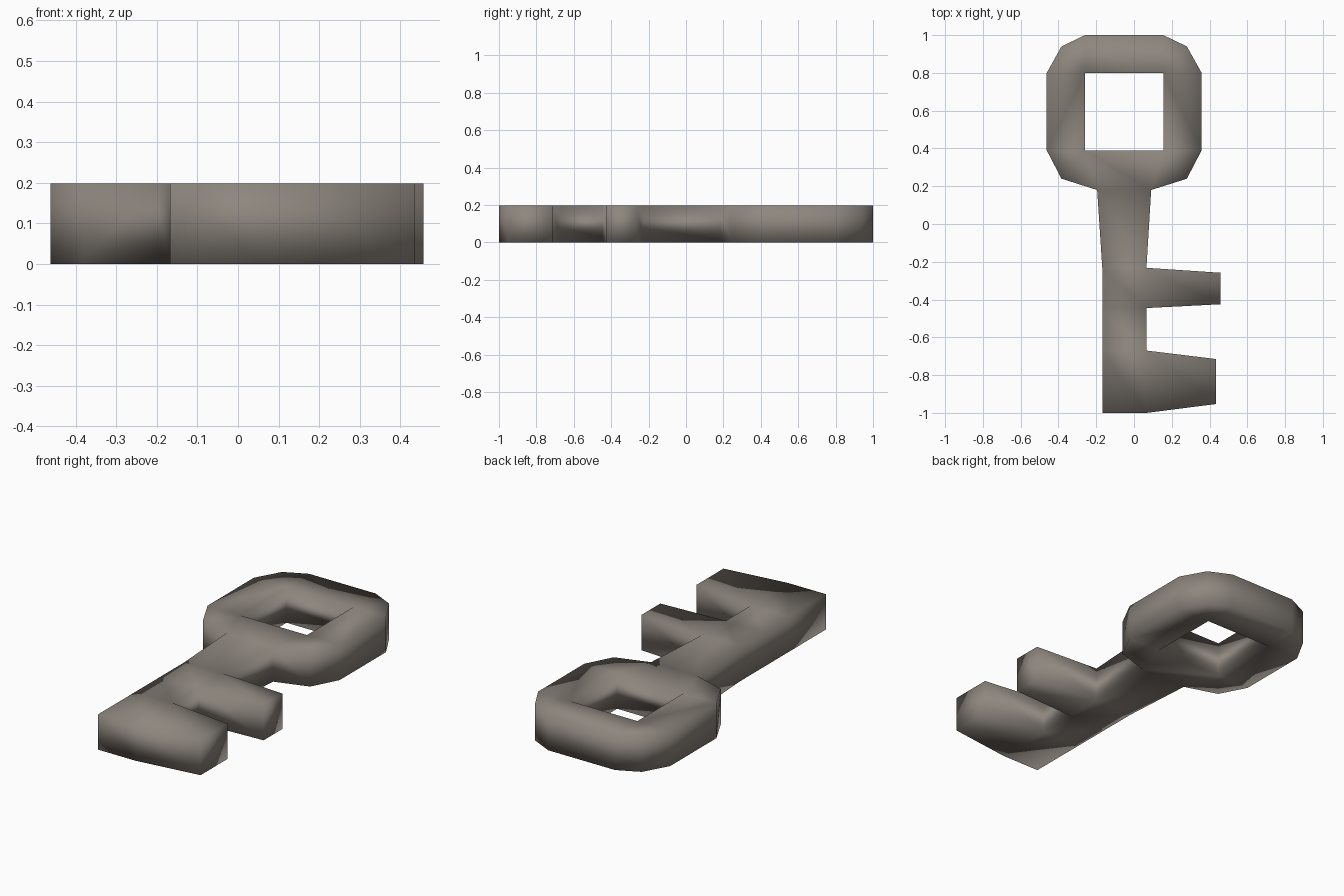
import bpy, bmesh

if "Cube" in bpy.data.objects:
    bpy.data.objects.remove(bpy.data.objects["Cube"])

HEIGHT = 0.198
MID = -0.052          # centre line of the bow

mat = bpy.data.materials.new("warm grey metal")
mat.diffuse_color = (0.27, 0.24, 0.21, 1)
mat.use_nodes = True
mat.node_tree.nodes["Principled BSDF"].inputs["Base Color"].default_value = mat.diffuse_color

bm = bmesh.new()
cache = {}


def vert(p):
    if p not in cache:
        cache[p] = bm.verts.new((p[0], p[1], 0))
    return cache[p]


def face(*pts):
    bm.faces.new([vert(p) for p in pts])


# Bow: each half has a side bar and two fanned corners round a square hole
def half(s):
    def at(dx, y):
        return (round(MID + s * dx, 3), y)
    hole_top, hole_low = at(0.207, 0.8), at(0.207, 0.39)
    top, top_mid, side_top = at(0.207, 1.0), at(0.332, 0.94), at(0.41, 0.8)
    side_low, low_mid, neck = at(0.41, 0.39), at(0.332, 0.24), at(0.143, 0.18)
    face(hole_top, top, top_mid)
    face(hole_top, top_mid, side_top)
    face(hole_top, side_top, side_low, hole_low)
    face(hole_low, side_low, low_mid)
    face(hole_low, low_mid, neck)
    return top, hole_top, hole_low, neck


lt, lh, ll, ln = half(-1)
rt, rh, rl, rn = half(1)
face(lt, rt, rh, lh)
face(ll, rl, rn, ln)

# Tapered neck and straight shank
L, R = -0.168, 0.066
face(ln, rn, (R, -0.232), (L, -0.232))
face((L, -0.232), (R, -0.232), (R, -0.445), (L, -0.445))
face((L, -0.445), (R, -0.445), (R, -0.67), (L, -0.67))
face((L, -0.67), (R, -0.67), (R, -1.0), (L, -1.0))

# Two tapered teeth
for top, low, x, tip_top, tip_low in ((-0.232, -0.445, 0.457, -0.258, -0.425),
                                      (-0.67, -1.0, 0.435, -0.715, -0.953)):
    face((R, top), (x, tip_top), (x, tip_low), (R, low))

# Thicken the flat profile into a solid
ext = bmesh.ops.extrude_face_region(bm, geom=bm.faces[:], use_keep_orig=True)
for v in ext["geom"]:
    if isinstance(v, bmesh.types.BMVert):
        v.co.z = HEIGHT
bmesh.ops.recalc_face_normals(bm, faces=bm.faces[:])
for f in bm.faces:
    f.smooth = True

me = bpy.data.meshes.new("key")
bm.to_mesh(me)
bm.free()
me.materials.append(mat)
bpy.context.collection.objects.link(bpy.data.objects.new("key", me))
